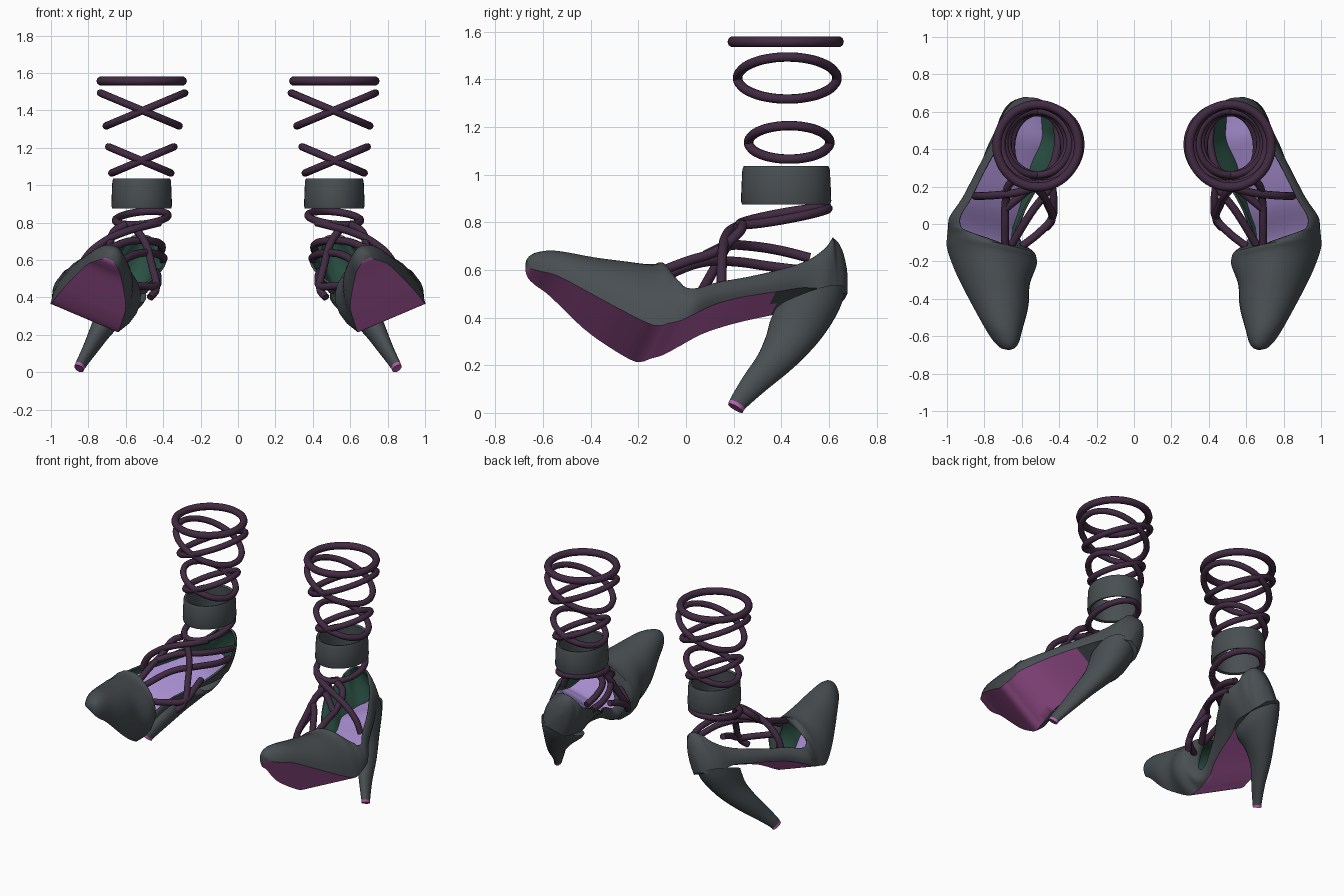
import bpy, bmesh, math
from mathutils import Vector

cube = bpy.data.objects.get("Cube")
if cube:
    bpy.data.objects.remove(cube)


def material(name, rgb):
    mat = bpy.data.materials.new(name)
    mat.use_nodes = True
    mat.diffuse_color = (*rgb, 1)
    mat.node_tree.nodes["Principled BSDF"].inputs["Base Color"].default_value = (*rgb, 1)
    return mat


GREY = material("slate grey leather", (.066, .077, .085))
SOLE = material("magenta sole", (.48, .12, .41))
PLUM = material("dark plum strap", (.054, .024, .054))
GREEN = material("green lining", (.026, .09, .065))
LILAC = material("lilac insole", (.39, .27, .63))

# The shoe leans on its side: ACROSS runs over the sole, UP away from it
ROLL = math.radians(23)
ACROSS = Vector((math.cos(ROLL), 0, math.sin(ROLL)))
UP = Vector((-math.sin(ROLL), 0, math.cos(ROLL)))


def mirror(obj):
    mod = obj.modifiers.new("pair", 'MIRROR')
    mod.use_mirror_merge = False


def mesh_object(name, verts, faces, mats, rule):
    mesh = bpy.data.meshes.new(name)
    mesh.from_pydata(verts, [], faces)
    for mat in mats:
        mesh.materials.append(mat)
    for poly in mesh.polygons:
        poly.material_index = rule(poly)
    # weld the seam where both walls meet on top
    bm = bmesh.new()
    bm.from_mesh(mesh)
    bmesh.ops.remove_doubles(bm, verts=bm.verts, dist=.0005)
    bm.to_mesh(mesh)
    bm.free()
    obj = bpy.data.objects.new(name, mesh)
    bpy.context.collection.objects.link(obj)
    bpy.ops.object.select_all(action='DESELECT')
    obj.select_set(True)
    bpy.context.view_layer.objects.active = obj
    bpy.ops.object.shade_smooth_by_angle(angle=math.radians(42))
    return obj


def grid_faces(rows, cols, closed):
    span = cols if closed else cols - 1
    return [(r * cols + c, r * cols + (c + 1) % cols,
             (r + 1) * cols + (c + 1) % cols, (r + 1) * cols + c)
            for r in range(rows - 1) for c in range(span)]


def refine(rows, steps):
    """Smooth resampling of rows that never overshoots its neighbours."""
    out = []
    for i in range(len(rows) - 1):
        quad = [rows[max(i - 1, 0)], rows[i], rows[i + 1], rows[min(i + 2, len(rows) - 1)]]
        for s in range(steps):
            t = s / steps
            row = []
            for a, b, c, d in zip(*quad):
                v = b + t / 2 * (c - a + t * (2 * a - 5 * b + 4 * c - d + t * (3 * (b - c) + d - a)))
                row.append(min(max(v, min(b, c)), max(b, c)))
            out.append(row)
    return out + [list(rows[-1])]


# Shoe body stations: y, sole centre x, z, half width, outer and inner wall height
STATIONS = [
    (-.67, .69, .605, .02, .04, .04),
    (-.655, .692, .585, .045, .08, .08),
    (-.62, .7, .565, .072, .115, .115),
    (-.55, .717, .53, .104, .155, .155),
    (-.4, .75, .42, .163, .24, .24),
    (-.28, .79, .345, .185, .305, .305),
    (-.17, .82, .29, .195, .35, .35),
    (-.11, .825, .302, .19, .345, .345),
    (-.06, .825, .315, .185, .18, .12),
    (0, .82, .345, .18, .12, .09),
    (.1, .768, .395, .165, .1, .09),
    (.22, .72, .43, .15, .09, .1),
    (.35, .67, .455, .135, .1, .145),
    (.47, .61, .475, .13, .12, .19),
    (.56, .595, .475, .115, .19, .22),
    (.6, .585, .475, .1, .25, .25),
    (.615, .58, .475, .094, .275, .275),
    (.65, .57, .475, .068, .23, .23),
    (.672, .565, .49, .03, .13, .13),
]
WALL, FLOOR = 8, 6


def wall(half, height, bulge, top):
    """Side profile from the sole edge up to the topline."""
    pts = [(half, 0), (half * bulge, height / 2),
           (top + (bulge - .5) * max(half - top, 0), height), (top, height)]
    out = []
    for i in range(WALL + 1):
        t = i / WALL
        k = ((1 - t) ** 3, 3 * t * (1 - t) ** 2, 3 * t * t * (1 - t), t ** 3)
        out.append(tuple(sum(w * p[n] for w, p in zip(k, pts)) for n in (0, 1)))
    return out


rows = []
for st in STATIONS:
    is_open = -.1 < st[0] < .61
    rim = .95 - 2.5 * max(0, st[0] - .5)
    flare = rim + .5 * math.exp(-((st[0] - .36) / .16) ** 2)
    rows.append(st + ((rim, flare) if is_open else (0, 0)))
rows = refine(rows, 4)

verts = []
for y, cx, cz, half, outer, inner, outer_top, inner_top in rows:
    bulge = 1.13 + .52 * math.exp(-((y + .14) / .12) ** 2)
    lateral = wall(half, outer, 1.2, outer_top * half)
    medial = wall(half, inner, bulge, inner_top * half)
    section = lateral[::-1]
    section += [(half * (1 - 2 * i / FLOOR), 0) for i in range(1, FLOOR)]
    section += [(-a, h) for a, h in medial]
    for a, h in section:
        verts.append(Vector((cx, y + .2 * a, cz)) + ACROSS * a + UP * h)
cols = 2 * (WALL + 1) + FLOOR - 1
faces = grid_faces(len(rows), cols, False)
faces += [tuple(range(cols))[::-1], tuple(range(len(verts) - cols, len(verts)))]


def shoe_colour(poly):
    # the strip between the two walls is the sole, hidden under the heel at the back
    if poly.index >= len(faces) - 2 or not WALL <= poly.index % (cols - 1) < WALL + FLOOR:
        return 0
    return 1 if poly.center.y < .37 else 2


shoe = mesh_object("shoe_body", verts, faces, [GREY, SOLE, GREY, GREEN, LILAC, LILAC], shoe_colour)
skin = shoe.modifiers.new("lining", 'SOLIDIFY')
skin.thickness = .012
skin.offset = -1
skin.material_offset = 3
mirror(shoe)

# Tapering stiletto: centre x, y, z, radius across, radius along, backward pitch
HEEL = [
    (.605, .518, .462, .124, .152, -.38),
    (.625, .498, .405, .113, .15, -.27),
    (.67, .453, .32, .084, .118, 0),
    (.735, .38, .22, .058, .08, .25),
    (.79, .29, .125, .04, .052, .45),
    (.838, .222, .045, .029, .034, .55),
    (.85, .208, .02, .027, .031, .55),
]
heel_rows = refine(HEEL, 4)
SIDES = 24
verts = []
for x, y, z, ra, rl, pitch in heel_rows:
    along = Vector((0, 1, -pitch))
    for i in range(SIDES):
        c, s = math.cos(math.tau * i / SIDES), math.sin(math.tau * i / SIDES)
        # the front half squares off towards the sole
        power = 1 - 2.5 * max(0, z - .3) if s > 0 else 1
        c = math.copysign(abs(c) ** power, c)
        s = math.copysign(abs(s) ** power, s)
        verts.append(Vector((x, y, z)) + ACROSS * ra * c - along * rl * s)
faces = grid_faces(len(heel_rows), SIDES, True)
faces.append(tuple(range(len(verts) - SIDES, len(verts))))
tip_start = (len(heel_rows) - 4) * SIDES
heel = mesh_object("stiletto_heel", verts, faces, [GREY, SOLE], lambda p: int(p.index >= tip_start))
mirror(heel)

# Ankle cuff: a hollow oval band
CUFF = [(.158, .875), (.162, .89), (.16, .95), (.157, 1.02), (.152, 1.035),
        (.138, 1.03), (.142, .95), (.142, .88), (.158, .875)]
verts = []
for r, z in CUFF:
    for i in range(40):
        ang = math.tau * i / 40
        verts.append((.515 + r * math.cos(ang), .42 + 1.17 * r * math.sin(ang), z))
cuff = mesh_object("ankle_cuff", verts, grid_faces(len(CUFF), 40, True), [GREY], lambda p: 0)
mirror(cuff)


def strap(name, points, loop=False, radius=.021):
    curve = bpy.data.curves.new(name, 'CURVE')
    curve.dimensions = '3D'
    curve.bevel_depth = radius
    curve.bevel_resolution = 3
    curve.use_fill_caps = True
    curve.resolution_u = 6
    spline = curve.splines.new('BEZIER')
    spline.bezier_points.add(len(points) - 1)
    spline.use_cyclic_u = loop
    for bp, co in zip(spline.bezier_points, points):
        bp.co = co
        bp.handle_left_type = bp.handle_right_type = 'AUTO'
    curve.materials.append(PLUM)
    obj = bpy.data.objects.new(name, curve)
    bpy.context.collection.objects.link(obj)
    mirror(obj)


def ring(name, z, rx, ry, lean_x=0, lean_y=0, radius=.02, x=.515, y=.425):
    """Oval loop round the leg, tilted sideways or lengthways."""
    pts = []
    for i in range(16):
        c, s = math.cos(math.tau * i / 16), math.sin(math.tau * i / 16)
        pts.append((x + rx * c, y + ry * s, z + lean_x * c + lean_y * s))
    strap(name, pts, True, radius)


# Loops climbing the leg
ring("top_loop", 1.557, .218, .22, radius=.024, y=.418)
for side, label in ((1, "left"), (-1, "right")):
    ring("upper_cross_loop_" + label, 1.405, .21, .208, side * .088, x=.51 + side * .015)
    ring("lower_cross_loop_" + label, 1.135, .166, .17, side * .07, x=.517 + side * .008, y=.433)
ring("ankle_loop", .825, .14, .185, -.014, .033, y=.41)

# Laces over the instep
strap("centre_lace", [(.69, -.13, .585), (.69, 0, .635), (.685, .13, .68), (.66, .22, .755), (.6, .24, .79)])
strap("outer_lace", [(.85, .15, .53), (.815, .15, .61), (.73, .155, .69), (.62, .17, .745), (.5, .21, .78), (.42, .27, .8)])
strap("inner_lace", [(.47, -.02, .4), (.44, .02, .44), (.46, .1, .57), (.5, .17, .7), (.56, .22, .78)])
strap("inner_side_lace", [(.66, -.12, .56), (.55, .06, .63), (.45, .2, .635), (.4, .35, .615), (.4, .47, .6)])
strap("heel_lace", [(.69, .08, .66), (.58, .17, .7), (.46, .27, .7), (.41, .4, .68), (.41, .52, .65)])
strap("arch_lace", [(.6, -.12, .47), (.5, -.04, .46), (.44, .03, .46), (.43, .13, .51), (.44, .22, .54)])
